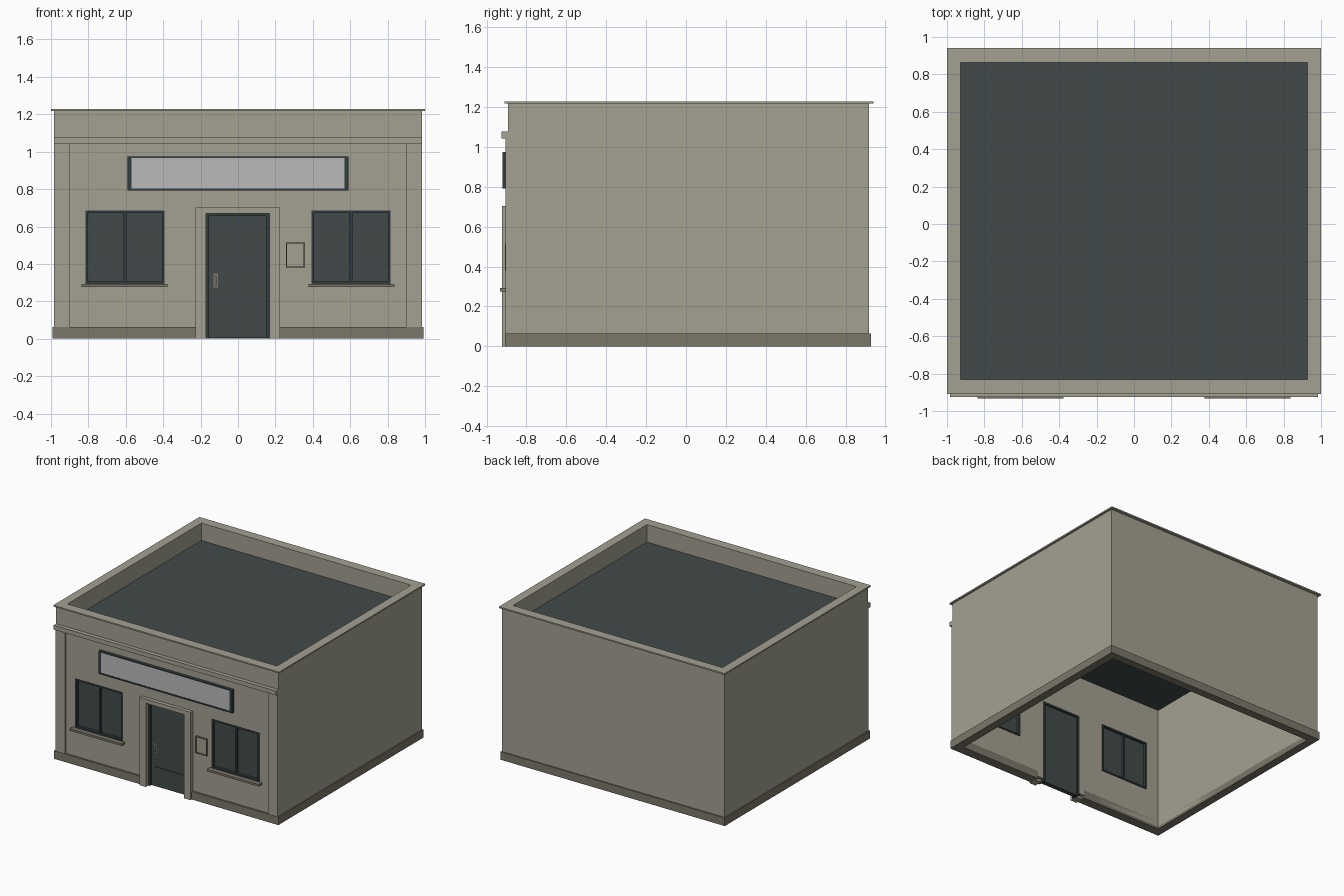
import bpy

cube = bpy.data.objects.get("Cube")
if cube:
    bpy.data.objects.remove(cube, do_unlink=True)


def material(name, rgb):
    """Flat material from 0-255 display values, stored as linear."""
    col = [((c / 255 + 0.055) / 1.055) ** 2.4 for c in rgb] + [1]
    m = bpy.data.materials.new(name)
    m.use_nodes = True
    m.diffuse_color = col
    bsdf = m.node_tree.nodes["Principled BSDF"]
    bsdf.inputs["Base Color"].default_value = col
    bsdf.inputs["Roughness"].default_value = 0.8
    return m


STONE = material("warm stone", (164, 160, 145))
PLINTH = material("dark stone", (125, 119, 106))
FRAME = material("dark frame", (50, 60, 62))
SLATE = material("slate glass and roof", (66, 74, 74))
SIGN = material("pale sign", (186, 186, 186))


def box(name, x, y, z, mat):
    """Box from (min, max) ranges."""
    bpy.ops.mesh.primitive_cube_add(size=1, location=[sum(r) / 2 for r in (x, y, z)])
    ob = bpy.context.object
    ob.name = ob.data.name = name
    ob.scale = [r[1] - r[0] for r in (x, y, z)]
    bpy.ops.object.transform_apply(location=False, rotation=False, scale=True)
    if mat:
        ob.data.materials.append(mat)
    return ob


def cut(ob, *ranges):
    """Cut box-shaped openings out of an object."""
    for x, y, z in ranges:
        cutter = box("cutter", x, y, z, None)
        mod = ob.modifiers.new("opening", "BOOLEAN")
        mod.operation, mod.solver, mod.object = "DIFFERENCE", "EXACT", cutter
        bpy.context.view_layer.objects.active = ob
        bpy.ops.object.modifier_apply(modifier=mod.name)
        bpy.data.objects.remove(cutter, do_unlink=True)
    return ob


def ring(name, x, y, z, t, tz, mat):
    """Rectangular frame facing front, open through y."""
    return cut(box(name, x, y, z, mat),
               ((x[0] + t, x[1] - t), (-2, 2), (z[0] + tz, z[1] - tz)))


def mirrored(r, side):
    return r if side > 0 else (-r[1], -r[0])


# Key dimensions
WALL = 0.985
FRONT = -0.893
VOID = ((-0.928, 0.928), (-0.832, 0.864), (-1, 2))
WIN_X, WIN_Z = (0.393, 0.815), (0.293, 0.685)
DOOR_X, DOOR_Z = (-0.17, 0.168), (0, 0.67)
SIDES = (("left", 1), ("right", -1))

# Wall shell with door and window openings
through = (-1.2, -0.7)
cut(box("walls", (-WALL, WALL), (FRONT, 0.918), (0.02, 1.22), STONE),
    VOID, (DOOR_X, through, (-1, DOOR_Z[1])),
    *[(mirrored(WIN_X, s), through, WIN_Z) for _, s in SIDES])

# Plinth, coping and roof deck
cut(box("plinth", (-0.993, 0.993), (-0.908, 0.928), (0, 0.064), PLINTH),
    VOID, ((-0.22, 0.22), through, (-1, 1)))
cut(box("coping", (-1, 1), (-0.909, 0.94), (1.217, 1.228), STONE), VOID)
box("roof_deck", (-0.932, 0.932), (-0.836, 0.868), (1.0, 1.088), SLATE)

# Facade mouldings
box("cornice", (-WALL, WALL), (-0.925, -0.88), (1.043, 1.078), STONE)
cut(box("door_surround", (-0.227, 0.225), (-0.923, -0.86), (0, 0.703), STONE),
    (DOOR_X, (-2, 2), (-1, DOOR_Z[1])))

# Sign with recessed pale face
cut(box("sign_box", (-0.592, 0.592), (-0.92, -0.88), (0.792, 0.975), FRAME),
    ((-0.57, 0.57), (-1, -0.914), (0.803, 0.967)))
box("sign_face", (-0.57, 0.57), (-0.916, -0.91), (0.803, 0.967), SIGN)

# Pilasters and windows on both sides
for label, s in SIDES:
    box(label + "_pilaster", mirrored((0.9, WALL), s), (-0.905, -0.88), (0.03, 1.05), STONE)
    wx = mirrored(WIN_X, s)
    mid = sum(wx) / 2
    ring(label + "_window_frame", wx, (-0.896, -0.826), WIN_Z, 0.013, 0.013, FRAME)
    box(label + "_window_mullion", (mid - 0.007, mid + 0.007), (-0.888, -0.832), WIN_Z, FRAME)
    box(label + "_window_glass", wx, (-0.874, -0.846), WIN_Z, SLATE)
    box(label + "_window_sill", mirrored((0.377, 0.838), s), (-0.933, -0.87),
        (0.276, 0.293), PLINTH)

# Door: frame, leaf, rail and handle
cut(box("door_frame", DOOR_X, (-0.89, -0.826), DOOR_Z, FRAME),
    ((DOOR_X[0] + 0.015, DOOR_X[1] - 0.015), (-2, 2), (-1, DOOR_Z[1] - 0.015)))
box("door_leaf", DOOR_X, (-0.876, -0.84), (0.003, 0.668), SLATE)
box("door_rail", (-0.12, 0.12), (-0.881, -0.87), (0.15, 0.16), SLATE)
box("door_handle_plate", (-0.131, -0.107), (-0.88, -0.87), (0.273, 0.35), PLINTH)
box("door_handle", (-0.124, -0.114), (-0.897, -0.875), (0.285, 0.335), STONE)

# Notice case beside the door
ring("notice_case", (0.256, 0.357), (-0.908, -0.885), (0.38, 0.515), 0.006, 0.006, PLINTH)
box("notice_board", (0.26, 0.353), (-0.898, -0.885), (0.384, 0.511), STONE)
